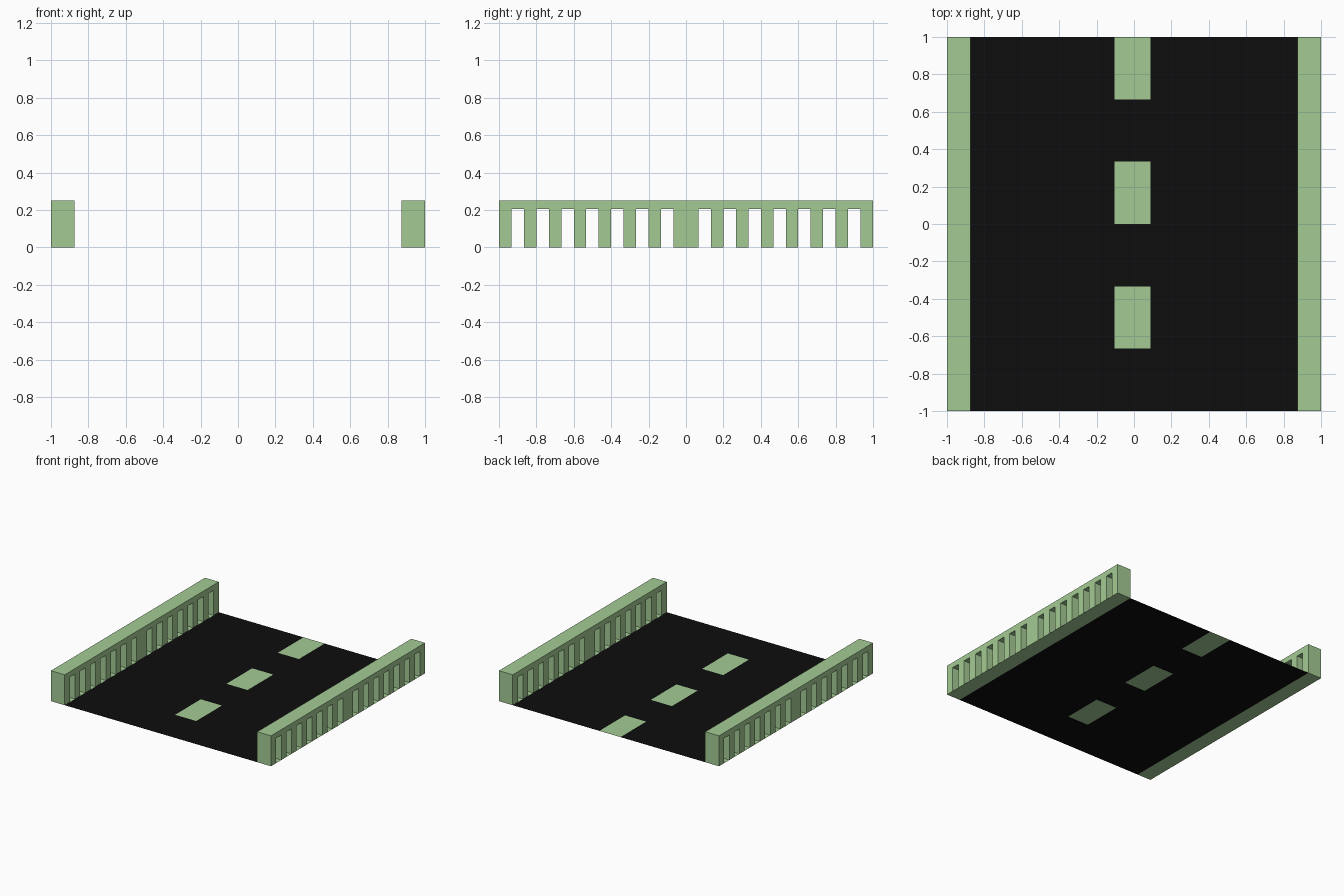
import bpy, bmesh

if "Cube" in bpy.data.objects:
    bpy.data.objects.remove(bpy.data.objects["Cube"])

ROAD, RAIL_H, SLOT_H = 0.875, 0.25, 0.205


def material(name, color):
    m = bpy.data.materials.new(name)
    m.diffuse_color = color
    m.use_nodes = True
    m.node_tree.nodes["Principled BSDF"].inputs["Base Color"].default_value = m.diffuse_color
    return m


green = material("pale_green", (0.37, 0.6, 0.3, 1))
black = material("asphalt_black", (0.004, 0.004, 0.004, 1))


def finish(name, bm, mat):
    bmesh.ops.remove_doubles(bm, verts=bm.verts, dist=1e-5)
    me = bpy.data.meshes.new(name)
    bm.to_mesh(me)
    bm.free()
    me.materials.append(mat)
    ob = bpy.data.objects.new(name, me)
    bpy.context.collection.objects.link(ob)
    return ob


def flat_rect(bm, x0, x1, y0, y1):
    pts = [(x0, y0), (x1, y0), (x1, y1), (x0, y1)]
    bm.faces.new([bm.verts.new((x, y, 0)) for x, y in pts])


# Road deck and lane dashes: one flat sheet divided into cells
road, dashes = bmesh.new(), bmesh.new()
xs = [-ROAD, -0.105, 0.087, ROAD]
ys = [-1 + i / 3 for i in range(7)]
for i in range(3):
    for j in range(6):
        target = dashes if i == 1 and j % 2 else road
        flat_rect(target, xs[i], xs[i + 1], ys[j], ys[j + 1])
finish("road_surface", road, black)
finish("lane_dashes", dashes, green)

# Slots in the railings: seven on each side of a wide centre post
half = [((1 + 2 * i) / 15, (2 + 2 * i) / 15) for i in range(7)]
slots = sorted(half + [(-b, -a) for a, b in half])


def railing(name, x0, x1):
    bm = bmesh.new()
    # Comb-shaped side profile pulled across the railing width
    pts = [(-1, RAIL_H), (-1, 0)]
    for a, b in slots:
        pts += [(a, 0), (a, SLOT_H), (b, SLOT_H), (b, 0)]
    pts += [(1, 0), (1, RAIL_H)]
    face = bm.faces.new([bm.verts.new((x0, y, z)) for y, z in pts])
    ext = bmesh.ops.extrude_face_region(bm, geom=[face], use_keep_orig=True)
    moved = [v for v in ext["geom"] if isinstance(v, bmesh.types.BMVert)]
    bmesh.ops.translate(bm, verts=moved, vec=(x1 - x0, 0, 0))
    bmesh.ops.recalc_face_normals(bm, faces=bm.faces)
    # Thin floor closing the bottom of each slot
    for a, b in slots:
        flat_rect(bm, x0, x1, a, b)
    finish(name, bm, green)


railing("left_railing", -1, -ROAD)
railing("right_railing", ROAD, 1)
